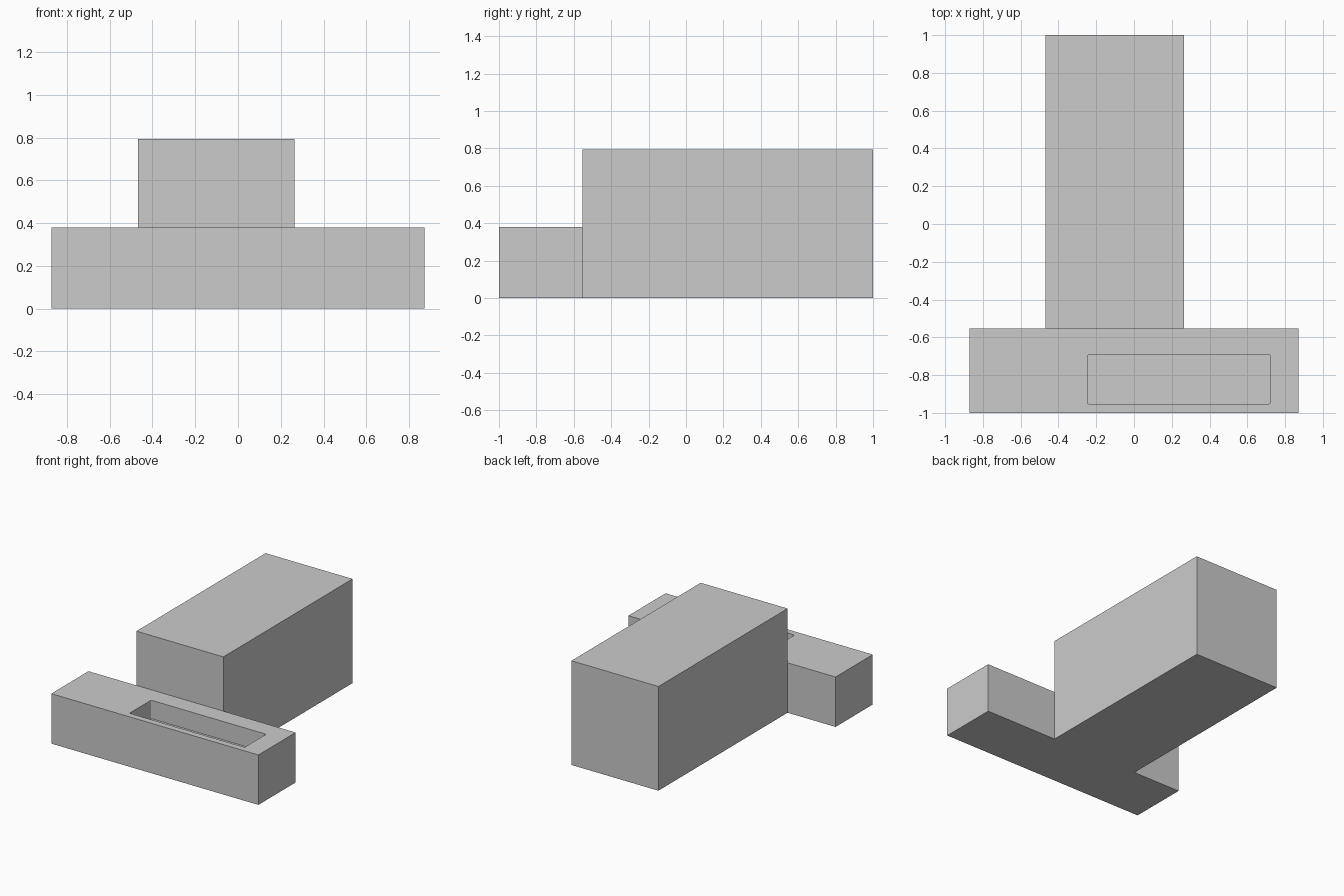
import bpy, bmesh

if "Cube" in bpy.data.objects:
    bpy.data.objects.remove(bpy.data.objects["Cube"])


def box(name, x, y, z, corner=0.0):
    """Box from (min, max) ranges, optionally with rounded upright corners."""
    bm = bmesh.new()
    bmesh.ops.create_cube(bm, size=1)
    for v in bm.verts:
        v.co = [r[0] if c < 0 else r[1] for c, r in zip(v.co, (x, y, z))]
    if corner:
        upright = [e for e in bm.edges
                   if abs(e.verts[0].co.z - e.verts[1].co.z) > 1e-4]
        bmesh.ops.bevel(bm, geom=upright, offset=corner, offset_type='OFFSET',
                        segments=3, profile=0.5, affect='EDGES')
    bmesh.ops.recalc_face_normals(bm, faces=bm.faces)
    mesh = bpy.data.meshes.new(name)
    bm.to_mesh(mesh)
    bm.free()
    obj = bpy.data.objects.new(name, mesh)
    bpy.context.collection.objects.link(obj)
    return obj


def combine(target, tool, operation):
    """Apply a boolean and remove the tool object."""
    mod = target.modifiers.new(operation.lower(), 'BOOLEAN')
    mod.operation = operation
    mod.solver = 'EXACT'
    mod.object = tool
    bpy.context.view_layer.objects.active = target
    bpy.ops.object.modifier_apply(modifier=mod.name)
    bpy.data.objects.remove(tool, do_unlink=True)


# Low cross bar at the front
body = box("t_shaped_block", (-0.872, 0.872), (-1, -0.553), (0, 0.38))

# Shallow slot sunk into the top of the bar
slot = box("slot_cutter", (-0.247, 0.722), (-0.952, -0.692), (0.24, 0.5), 0.008)
combine(body, slot, 'DIFFERENCE')

# Tall stem running to the back, merged with the bar
stem = box("tall_stem", (-0.468, 0.264), (-0.553, 1), (0, 0.793))
combine(body, stem, 'UNION')
